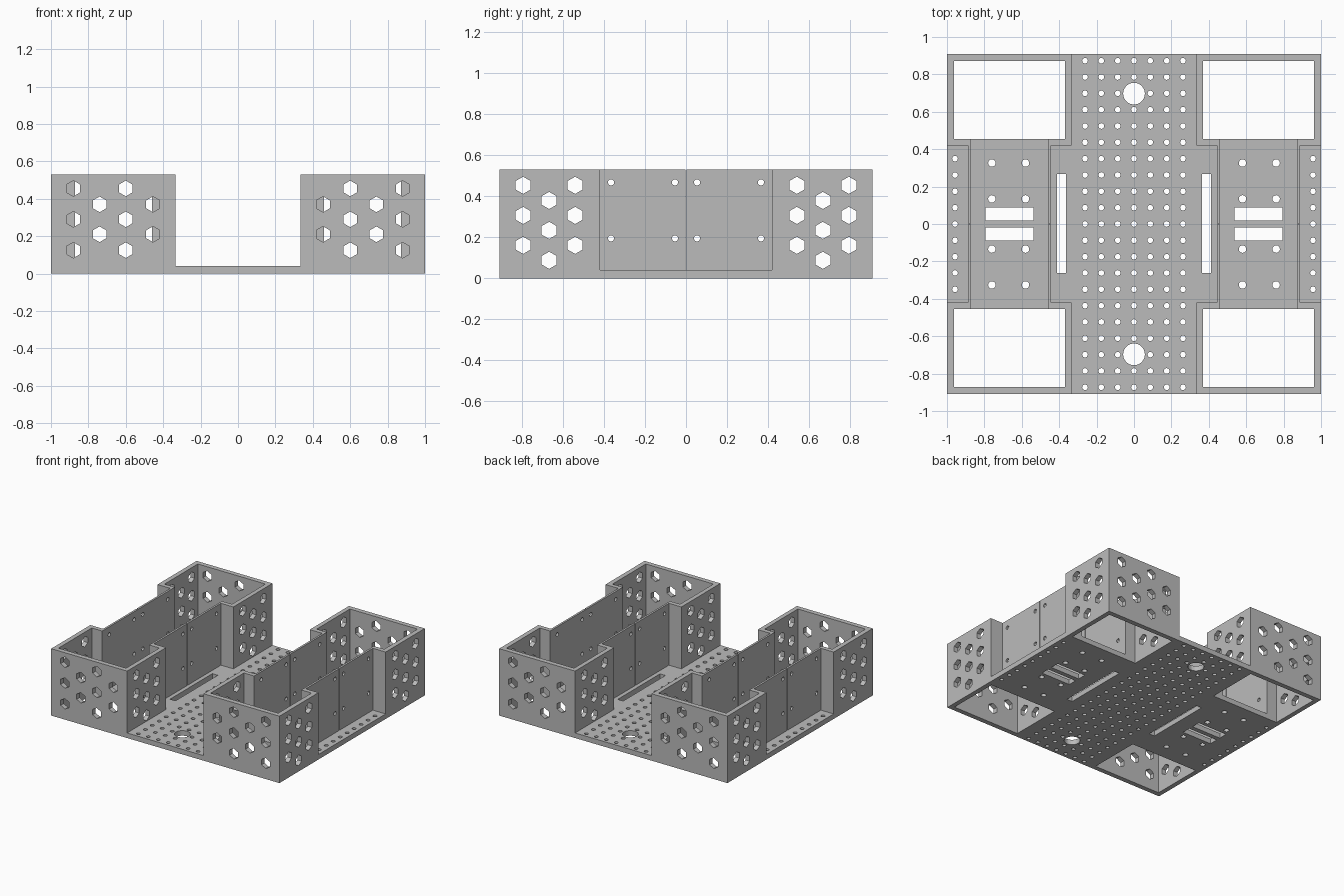
import bpy
import bmesh
from math import pi
from mathutils import Matrix, Vector

cube = bpy.data.objects.get("Cube")
if cube:
    bpy.data.objects.remove(cube, do_unlink=True)

BASE, TOP, HALF_Y = 0.04, 0.53, 0.91
HEX_R, SCREW_R = 0.042, 0.015

grey = bpy.data.materials.new("plain grey")
grey.use_nodes = True
grey.diffuse_color = (0.5, 0.5, 0.5, 1)
grey.node_tree.nodes["Principled BSDF"].inputs["Base Color"].default_value = (0.5, 0.5, 0.5, 1)


def box(bm, x0, x1, y0, y1, z0, z1):
    centre = Vector((x0 + x1, y0 + y1, z0 + z1)) / 2
    size = Matrix.Diagonal((x1 - x0, y1 - y0, z1 - z0, 1))
    bmesh.ops.create_cube(bm, size=1, matrix=Matrix.Translation(centre) @ size)


def rod(bm, centre, radius, length, axis, sides):
    turn = {"X": Matrix.Rotation(pi / 2, 4, "Y"),
            "Y": Matrix.Rotation(pi / 2, 4, "X"),
            "Z": Matrix()}[axis]
    # hexagons keep their points on the horizontal line
    spin = Matrix.Rotation(pi / 2 if axis == "X" else 0, 4, "Z")
    if sides == 6:
        spin = spin @ Matrix.Rotation(pi / 2 if axis == "Y" else 0, 4, "Z")
        spin = Matrix.Rotation(pi / 6 if axis == "Y" else 0, 4, "Z") @ spin
    bmesh.ops.create_cone(bm, cap_ends=True, segments=sides, radius1=radius,
                          radius2=radius, depth=length,
                          matrix=Matrix.Translation(centre) @ turn @ spin)


def make(name, bm):
    bmesh.ops.recalc_face_normals(bm, faces=bm.faces)
    mesh = bpy.data.meshes.new(name)
    bm.to_mesh(mesh)
    bm.free()
    mesh.materials.append(grey)
    obj = bpy.data.objects.new(name, mesh)
    bpy.context.collection.objects.link(obj)
    return obj


def cut(obj, bm):
    cutter = make(obj.name + "_cutter", bm)
    cutter.hide_render = True
    mod = obj.modifiers.new("holes", "BOOLEAN")
    mod.operation, mod.solver, mod.object = "DIFFERENCE", "EXACT", cutter
    bpy.context.view_layer.update()
    graph = bpy.context.evaluated_depsgraph_get()
    mesh = bpy.data.meshes.new_from_object(obj.evaluated_get(graph))
    obj.modifiers.clear()
    obj.data = mesh
    bpy.data.objects.remove(cutter, do_unlink=True)


# Base plate with its openings, slots and hole grid
bm = bmesh.new()
box(bm, -1, 1, -HALF_Y, HALF_Y, 0, BASE)
base = make("base_plate", bm)

bm = bmesh.new()
pitch = 0.0873
for row in range(-10, 11):
    for col in range(-3, 4):
        if not (col == 0 and abs(row) == 8):
            rod(bm, (col * pitch, row * pitch, 0), SCREW_R, 0.2, "Z", 16)
for sy in (-1, 1):
    rod(bm, (0, sy * 0.697, 0), 0.058, 0.2, "Z", 32)
for sx in (-1, 1):
    for row in range(-4, 5):
        rod(bm, (sx * 0.957, row * pitch, 0), SCREW_R, 0.2, "Z", 16)
    x0, x1 = sorted((sx * 0.364, sx * 0.412))
    box(bm, x0, x1, -0.263, 0.267, -0.1, 0.1)
    for sy in (-1, 1):
        # wheel opening
        x0, x1 = sorted((sx * 0.37, sx * 0.963))
        y0, y1 = sorted((sy * 0.455, sy * 0.872))
        box(bm, x0, x1, y0, y1, -0.1, 0.1)
        # strap slot
        x0, x1 = sorted((sx * 0.538, sx * 0.795))
        y0, y1 = sorted((sy * 0.018, sy * 0.088))
        box(bm, x0, x1, y0, y1, -0.1, 0.1)
        for x in (0.58, 0.76):
            for y in (0.134, 0.326):
                rod(bm, (sx * x, sy * y, 0), 0.02, 0.2, "Z", 16)
cut(base, bm)

# Corner walls: wheel box, returns and the two thin motor plates in one outline
outline = [(0.888, 0.003), (0.888, 0.42), (1, 0.42), (1, HALF_Y),
           (0.335, HALF_Y), (0.335, 0.42), (0.444, 0.42), (0.444, 0.003),
           (0.46, 0.003), (0.46, 0.455), (0.37, 0.455), (0.37, 0.872),
           (0.963, 0.872), (0.963, 0.455), (0.872, 0.455), (0.872, 0.003)]
side_a, side_b = (0.161, 0.307, 0.454), (0.088, 0.234, 0.38)
end_a, end_b = (0.125, 0.29, 0.455), (0.21, 0.37)

for sx, side in ((-1, "right"), (1, "left")):
    for sy, end in ((-1, "front"), (1, "back")):
        bm = bmesh.new()
        face = bm.faces.new([bm.verts.new((sx * x, sy * y, BASE)) for x, y in outline])
        new = bmesh.ops.extrude_face_region(bm, geom=[face])["geom"]
        bmesh.ops.translate(bm, vec=(0, 0, TOP - BASE),
                            verts=[g for g in new if isinstance(g, bmesh.types.BMVert)])
        wall = make(f"{end}_{side}_wall", bm)

        bm = bmesh.new()
        # hexagons through both side walls
        for y, heights in ((0.541, side_a), (0.668, side_b), (0.795, side_a)):
            for z in heights:
                rod(bm, (sx * 0.67, sy * y, z), HEX_R, 0.8, "X", 6)
        # hexagons through the end wall
        for x, heights in ((0.455, end_b), (0.6, end_a), (0.74, end_b), (0.88, end_a)):
            for z in heights:
                rod(bm, (sx * x, sy * 0.891, z), HEX_R, 0.08, "Y", 6)
        # screw holes through the motor plates
        for y in (0.054, 0.366):
            for z in (0.195, 0.468):
                rod(bm, (sx * 0.666, sy * y, z), SCREW_R, 0.5, "X", 16)
        cut(wall, bm)
